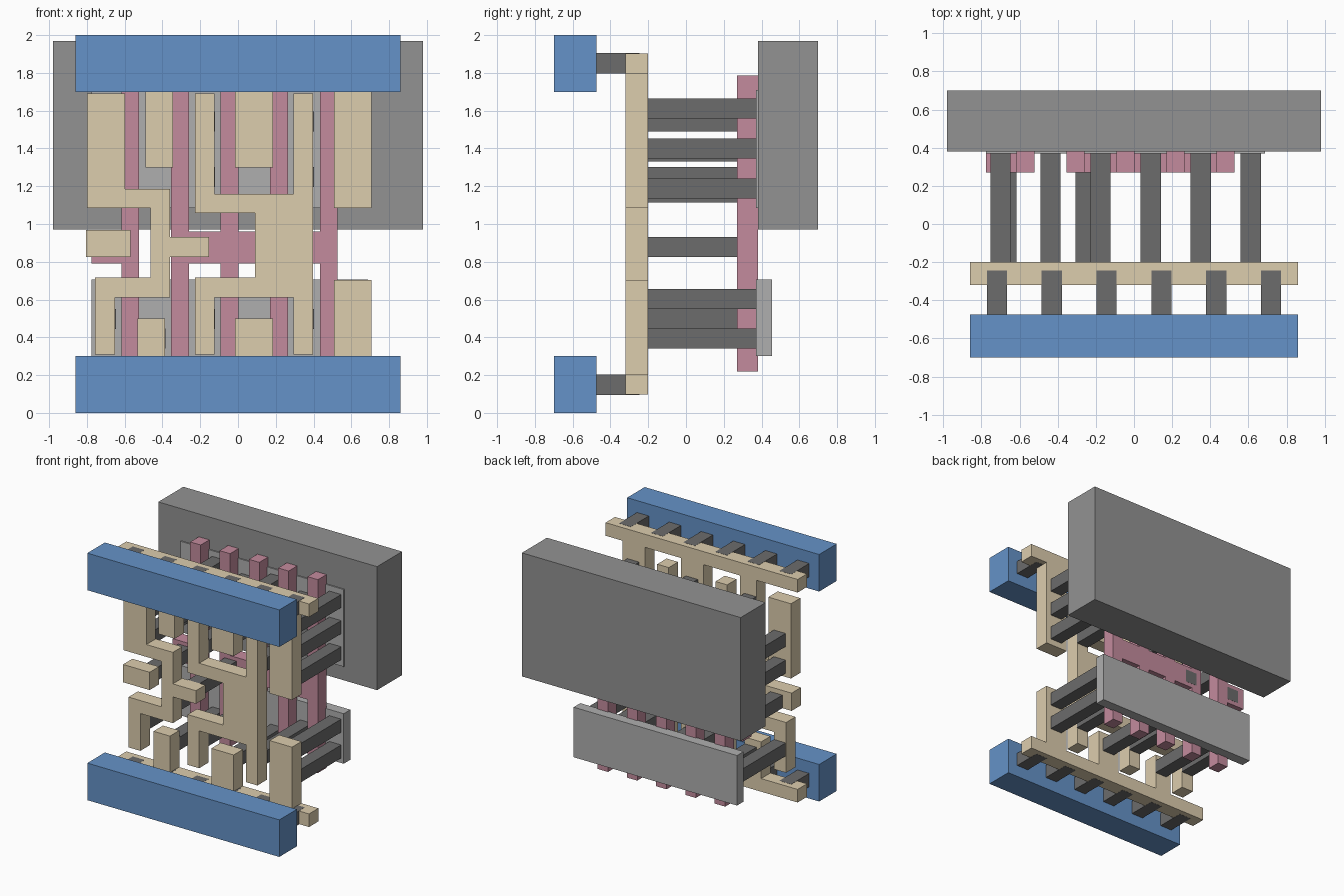
import bpy, bmesh

if "Cube" in bpy.data.objects:
    bpy.data.objects.remove(bpy.data.objects["Cube"])


def material(name, rgb):
    m = bpy.data.materials.new(name)
    m.diffuse_color = (*rgb, 1)
    m.use_nodes = True
    m.node_tree.nodes["Principled BSDF"].inputs["Base Color"].default_value = m.diffuse_color
    return m


BLUE = material("blue_metal", (0.13, 0.29, 0.58))
BEIGE = material("beige_wiring", (0.72, 0.61, 0.42))
PINK = material("pink_gate", (0.55, 0.26, 0.34))
DARK = material("dark_plug", (0.15, 0.15, 0.15))
MID = material("well_grey", (0.29, 0.29, 0.29))
LIGHT = material("light_grey", (0.43, 0.43, 0.43))


def plate(name, outline, y0, y1, mat):
    """Extrude a front-view (x, z) outline from y0 to y1."""
    bm = bmesh.new()
    face = bm.faces.new([bm.verts.new((x, y0, z)) for x, z in outline])
    ext = bmesh.ops.extrude_face_region(bm, geom=[face])
    for v in ext["geom"]:
        if isinstance(v, bmesh.types.BMVert):
            v.co.y = y1
    bmesh.ops.recalc_face_normals(bm, faces=bm.faces)
    me = bpy.data.meshes.new(name)
    bm.to_mesh(me)
    bm.free()
    me.materials.append(mat)
    ob = bpy.data.objects.new(name, me)
    bpy.context.collection.objects.link(ob)
    return ob


def box(name, x0, x1, z0, z1, y0, y1, mat):
    return plate(name, [(x0, z0), (x1, z0), (x1, z1), (x0, z1)], y0, y1, mat)


def comb(z_outer, z_inner, x0, x1, teeth):
    """Outline of a bar with teeth (left, right, tip z) on its inner side."""
    pts = [(x0, z_outer), (x0, z_inner)]
    for a, b, tip in teeth:
        pts += [(a, z_inner), (a, tip), (b, tip), (b, z_inner)]
    return pts + [(x1, z_inner), (x1, z_outer)]


# Well block and the two active strips
box("well_block", -0.98, 0.98, 0.97, 1.97, 0.38, 0.70, MID)
box("lower_active_strip", -0.776, 0.688, 0.30, 0.705, 0.37, 0.455, LIGHT)
box("upper_active_strip", -0.776, 0.688, 1.085, 1.71, 0.37, 0.455, LIGHT)

# Gate bars: a single one with a side pad, and four joined by a crossbar
GY = (0.27, 0.38)
Z0, Z1, B0, B1, HW = 0.22, 1.785, 0.79, 0.96, 0.047
gx = [-0.57 + 0.2625 * i for i in range(5)]
plate("input_gate", [(gx[0] - HW, Z0), (gx[0] + HW, Z0), (gx[0] + HW, Z1), (gx[0] - HW, Z1),
                     (gx[0] - HW, B1), (-0.776, B1), (-0.776, B0), (gx[0] - HW, B0)], *GY, PINK)
low, high = [], []
for x in gx[1:]:
    low += [(x - HW, B0), (x - HW, Z0), (x + HW, Z0), (x + HW, B0)]
    high += [(x - HW, B1), (x - HW, Z1), (x + HW, Z1), (x + HW, B1)]
plate("output_gates", low[1:-1] + high[::-1][1:-1], *GY, PINK)

# Local wiring layer
LY = (-0.32, -0.20)
plate("upper_supply_wire", comb(1.903, 1.797, -0.86, 0.86, [
    (-0.49, -0.343, 1.30), (-0.015, 0.185, 1.30), (0.507, 0.708, 1.085)]), *LY, BEIGE)
plate("lower_supply_wire", comb(0.097, 0.203, -0.86, 0.86, [
    (-0.533, -0.386, 0.50), (-0.015, 0.185, 0.50), (0.507, 0.708, 0.703)]), *LY, BEIGE)
box("input_pad", -0.806, -0.568, 0.824, 0.968, *LY, BEIGE)
plate("middle_wire", [
    (-0.80, 1.69), (-0.80, 1.085), (-0.462, 1.085), (-0.462, 0.717), (-0.757, 0.717),
    (-0.757, 0.31), (-0.65, 0.31), (-0.65, 0.612), (-0.36, 0.612), (-0.36, 0.824),
    (-0.153, 0.824), (-0.153, 0.93), (-0.36, 0.93), (-0.36, 1.185), (-0.597, 1.185),
    (-0.597, 1.69)], *LY, BEIGE)
plate("output_wire", [
    (-0.228, 1.69), (-0.228, 1.057), (0.09, 1.057), (0.09, 0.717), (-0.228, 0.717),
    (-0.228, 0.31), (-0.124, 0.31), (-0.124, 0.612), (0.295, 0.612), (0.295, 0.31),
    (0.398, 0.31), (0.398, 1.69), (0.295, 1.69), (0.295, 1.16), (-0.124, 1.16),
    (-0.124, 1.69)], *LY, BEIGE)

# Long contact plugs from the wiring back to the active strips
P = 0.053
outer_z = [0.393, 0.602, 1.188, 1.40, 1.611]
supply_z = [0.393, 1.40, 1.611]
signal_z = [0.498, 1.248, 1.543]
columns = [[0.498, 1.168, 1.384], supply_z, signal_z, supply_z, signal_z, outer_z]
for i, heights in enumerate(columns):
    x = -0.70 + 0.2625 * i
    for z in heights:
        box("contact_plug", x - P, x + P, z - P, z + P, -0.20, 0.378, DARK)

# Plugs that land on the gate pads, showing through at the back
for x in (-0.67, -0.255):
    box("gate_plug", x - P, x + P, 0.877 - P, 0.877 + P, -0.20, 0.381, DARK)

# Front supply rails with their short plugs
for name, z0, zp in (("lower", 0.0, 0.15), ("upper", 1.70, 1.85)):
    box(name + "_rail", -0.86, 0.86, z0, z0 + 0.30, -0.70, -0.475, BLUE)
    for i in range(6):
        x = -0.7185 + 0.2874 * i
        box(name + "_rail_plug", x - P, x + P, zp - 0.054, zp + 0.054, -0.475, -0.245, DARK)
